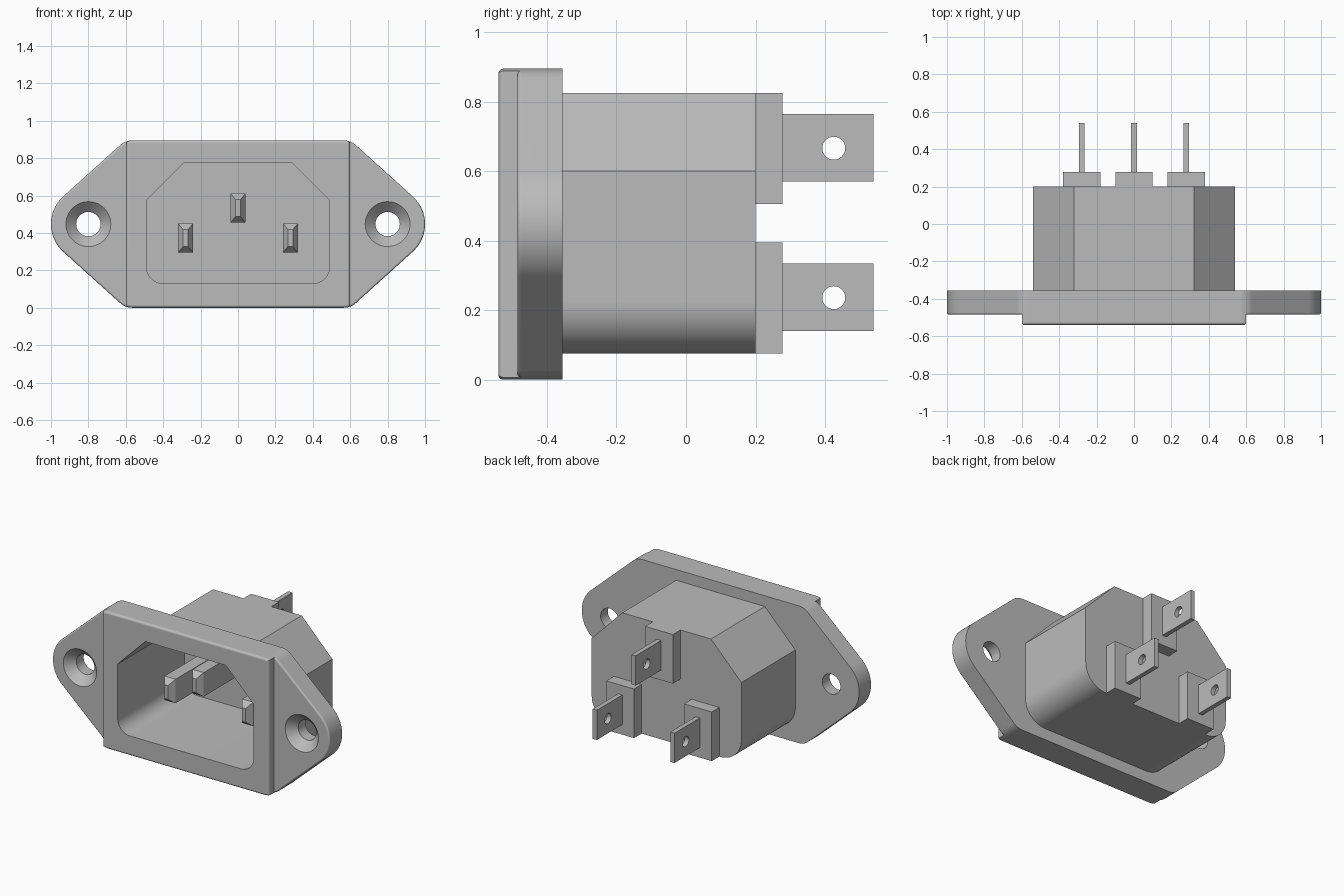
import bpy, bmesh
from math import cos, sin, radians, pi

cube = bpy.data.objects.get("Cube")
if cube:
    bpy.data.objects.remove(cube, do_unlink=True)

grey = bpy.data.materials.new("mid_grey_plastic")
grey.use_nodes = True
grey.diffuse_color = (0.5, 0.5, 0.5, 1)
grey.node_tree.nodes["Principled BSDF"].inputs["Base Color"].default_value = (0.5, 0.5, 0.5, 1)


# Profile helpers
def arc(cx, cz, r, start, end, steps):
    angles = [radians(start + (end - start) * i / steps) for i in range(steps + 1)]
    return [(cx + r * cos(a), cz + r * sin(a)) for a in angles]


def circle(cx, cz, r, n=48):
    return arc(cx, cz, r, 0, 360, n)[:-1]


def rect(cx, cz, hx, hz):
    return [(cx - hx, cz - hz), (cx + hx, cz - hz), (cx + hx, cz + hz), (cx - hx, cz + hz)]


def mirrored(half):
    return half + [(-x, z) for x, z in reversed(half)]


def loft(name, rings, axis="Y", bevel=0):
    """Join (profile, depth) rings along an axis; optionally round the first rim."""
    bm = bmesh.new()
    loops = []
    for profile, d in rings:
        loops.append([bm.verts.new((p, d, q) if axis == "Y" else (d, p, q)) for p, q in profile])
    front = bm.faces.new(loops[0])
    bm.faces.new(loops[-1])
    for a, b in zip(loops, loops[1:]):
        for i in range(len(a)):
            j = (i + 1) % len(a)
            bm.faces.new((a[i], a[j], b[j], b[i]))
    bmesh.ops.recalc_face_normals(bm, faces=bm.faces)
    if bevel:
        bmesh.ops.bevel(bm, geom=list(front.edges), offset=bevel, segments=4,
                        profile=0.5, affect="EDGES", clamp_overlap=True)
    mesh = bpy.data.meshes.new(name)
    bm.to_mesh(mesh)
    bm.free()
    mesh.materials.append(grey)
    obj = bpy.data.objects.new(name, mesh)
    bpy.context.collection.objects.link(obj)
    return obj


def activate(obj):
    bpy.ops.object.select_all(action="DESELECT")
    obj.select_set(True)
    bpy.context.view_layer.objects.active = obj


def cut(obj, cutter):
    mod = obj.modifiers.new("cut", "BOOLEAN")
    mod.operation = "DIFFERENCE"
    mod.solver = "EXACT"
    mod.object = cutter
    activate(obj)
    bpy.ops.object.modifier_apply(modifier=mod.name)


def smooth(obj):
    activate(obj)
    bpy.ops.object.shade_smooth_by_angle(angle=radians(32))
    mod = obj.modifiers.new("even_normals", "WEIGHTED_NORMAL")
    mod.keep_sharp = True


MID = 0.4475                      # height of the flange centre line
FRONT, EAR_FRONT, BACK = -0.54, -0.485, -0.355
REAR = 0.2                        # rear wall of the housing

# Socket cavity, shared by face plate and housing
cavity_profile = mirrored([(0.29, 0.775), (0.49, 0.575)] + arc(0.4, 0.22, 0.09, 0, -90, 8))
cavity = loft("cavity_cutter", [(cavity_profile, -0.7), (cavity_profile, 0.15)])

# Raised face plate
corner = arc(0.564, MID + 0.3475, 0.1, 90, 69, 3)
half = corner + [(x, 2 * MID - z) for x, z in reversed(corner)]
face_plate = loft("face_plate", [(mirrored(half), FRONT), (mirrored(half), BACK)], bevel=0.018)
cut(face_plate, cavity)
smooth(face_plate)

# Mounting ears with countersunk screw holes
corner = arc(0.564, MID + 0.3475, 0.1, 90, 48, 6)
ear_profile = (corner + arc(0.8, MID, 0.2, 48, -48, 24)
               + [(x, 2 * MID - z) for x, z in reversed(corner)])
for side, s in (("left", 1), ("right", -1)):
    outline = [(s * x, z) for x, z in ear_profile]
    ear = loft(side + "_mounting_ear", [(outline, EAR_FRONT), (outline, BACK)], bevel=0.018)
    screw = loft("screw_cutter", [(circle(s * 0.8, MID, r), y) for r, y in
                                  ((0.14, -0.505), (0.065, -0.43), (0.065, -0.3))])
    cut(ear, screw)
    bpy.data.objects.remove(screw, do_unlink=True)
    smooth(ear)

# Housing behind the flange
body_profile = mirrored([(0.32, 0.825), (0.54, 0.6)] + arc(0.39, 0.225, 0.15, 0, -90, 12))
housing = loft("housing", [(body_profile, BACK), (body_profile, REAR)])
cut(housing, cavity)
smooth(housing)
bpy.data.objects.remove(cavity, do_unlink=True)

# Contacts: pin in the cavity, block and drilled tab at the rear
for name, x, pin_z, pin_tip, block_z in (("earth", 0, 0.533, -0.45, 0.665),
                                         ("left", 0.28, 0.373, -0.34, 0.235),
                                         ("right", -0.28, 0.373, -0.34, 0.235)):
    shank = rect(x, pin_z, 0.04, 0.078)
    loft(name + "_pin", [(rect(x, pin_z, 0.013, 0.045), pin_tip),
                         (shank, pin_tip + 0.04), (shank, 0.16)])
    block = rect(x, block_z, 0.1, 0.16)
    loft(name + "_terminal_block", [(block, REAR - 0.005), (block, 0.278)])
    tab_profile = rect(0.405, block_z + 0.002, 0.135, 0.097)
    tab = loft(name + "_terminal_tab", [(tab_profile, x - 0.015), (tab_profile, x + 0.015)], axis="X")
    hole_profile = circle(0.425, block_z + 0.001, 0.033, 32)
    hole = loft("hole_cutter", [(hole_profile, x - 0.1), (hole_profile, x + 0.1)], axis="X")
    cut(tab, hole)
    bpy.data.objects.remove(hole, do_unlink=True)
    smooth(tab)
